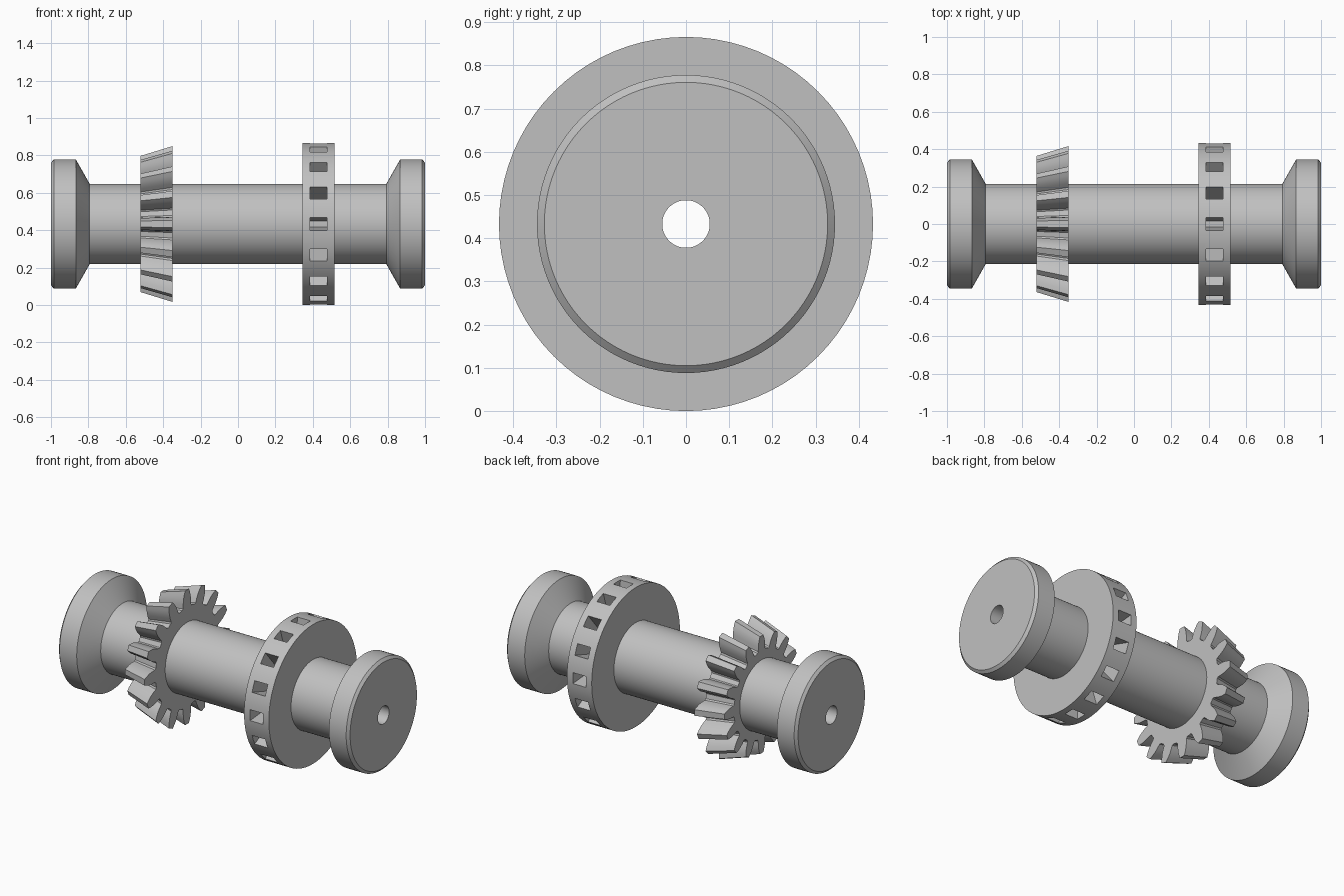
import bpy, bmesh
from math import sin, cos, pi, radians

cube = bpy.data.objects.get("Cube")
if cube:
    bpy.data.objects.remove(cube, do_unlink=True)

AXIS_Z = 0.433      # height of the shaft axis
BORE = 0.055
SHAFT_R = 0.215
INNER_R = 0.2       # hidden inner radius of parts seated on the shaft
TEETH = 16

steel = bpy.data.materials.new("plain_grey")
steel.use_nodes = True
GREY = (0.53, 0.53, 0.53, 1)
steel.diffuse_color = GREY
steel.node_tree.nodes["Principled BSDF"].inputs["Base Color"].default_value = GREY


def ring(x, outline, scale=1):
    """Points around the x axis from (radius, angle) pairs."""
    return [(x, -r * scale * cos(a), r * scale * sin(a)) for r, a in outline]


def circle(r, count, start=0):
    return [(r, start + 2 * pi * i / count) for i in range(count)]


def loft(rings):
    """Join rings into a closed tube; return the mesh and its rows of faces."""
    bm = bmesh.new()
    loops = [[bm.verts.new(p) for p in pts] for pts in rings]
    rows = []
    for k, a in enumerate(loops):
        b = loops[(k + 1) % len(loops)]
        n = len(a)
        rows.append([bm.faces.new((a[i], a[(i + 1) % n], b[(i + 1) % n], b[i]))
                     for i in range(n)])
    return bm, rows


def finish(bm, name):
    bmesh.ops.recalc_face_normals(bm, faces=bm.faces)
    mesh = bpy.data.meshes.new(name)
    bm.to_mesh(mesh)
    bm.free()
    mesh.materials.append(steel)
    obj = bpy.data.objects.new(name, mesh)
    obj.location.z = AXIS_Z
    bpy.context.collection.objects.link(obj)
    bpy.ops.object.select_all(action='DESELECT')
    obj.select_set(True)
    bpy.context.view_layer.objects.active = obj
    bpy.ops.object.shade_smooth_by_angle(angle=radians(25))
    return obj


# Bored shaft with a chamfered, coned flange at each end
half = [(1, BORE), (1, 0.328), (0.985, 0.345), (0.867, 0.345), (0.793, SHAFT_R)]
profile = half + [(-x, r) for x, r in reversed(half)]
bm, _ = loft([ring(x, circle(r, 96)) for x, r in profile])
finish(bm, "flanged_shaft")

# Wheel with radial pockets around its rim
PER_POCKET = 5
count = TEETH * PER_POCKET
step = 2 * pi / count
section = [(0.345, 0.433), (0.385, 0.433), (0.475, 0.433), (0.515, 0.433),
           (0.515, INNER_R), (0.345, INNER_R)]
bm, rows = loft([ring(x, circle(r, count, -step)) for x, r in section])
mouths = [f for i, f in enumerate(rows[1]) if i % PER_POCKET < 2]
made = bmesh.ops.extrude_face_region(bm, geom=mouths)["geom"]
shrink = (SHAFT_R + 0.003) / 0.433
for v in (g for g in made if isinstance(g, bmesh.types.BMVert)):
    v.co.y *= shrink
    v.co.z *= shrink
left_over = [f for f in mouths if f.is_valid]
if left_over:
    bmesh.ops.delete(bm, geom=left_over, context='FACES')
finish(bm, "pocket_wheel")

# Bevel gear: one tooth flank, mirrored and repeated
flank = [(0.31, 8.5), (0.318, 7), (0.345, 6.3), (0.37, 5.5), (0.395, 4.1), (0.417, 2.6)]
tooth = [(r, -a) for r, a in flank] + [(r, a) for r, a in reversed(flank)]
outline = [(r, radians(a) + 2 * pi * t / TEETH) for t in range(TEETH) for r, a in tooth]
hub = [(INNER_R, a) for _, a in outline]
bm, _ = loft([ring(-0.35, outline), ring(-0.52, outline, 0.875),
              ring(-0.52, hub), ring(-0.35, hub)])
finish(bm, "bevel_gear")
